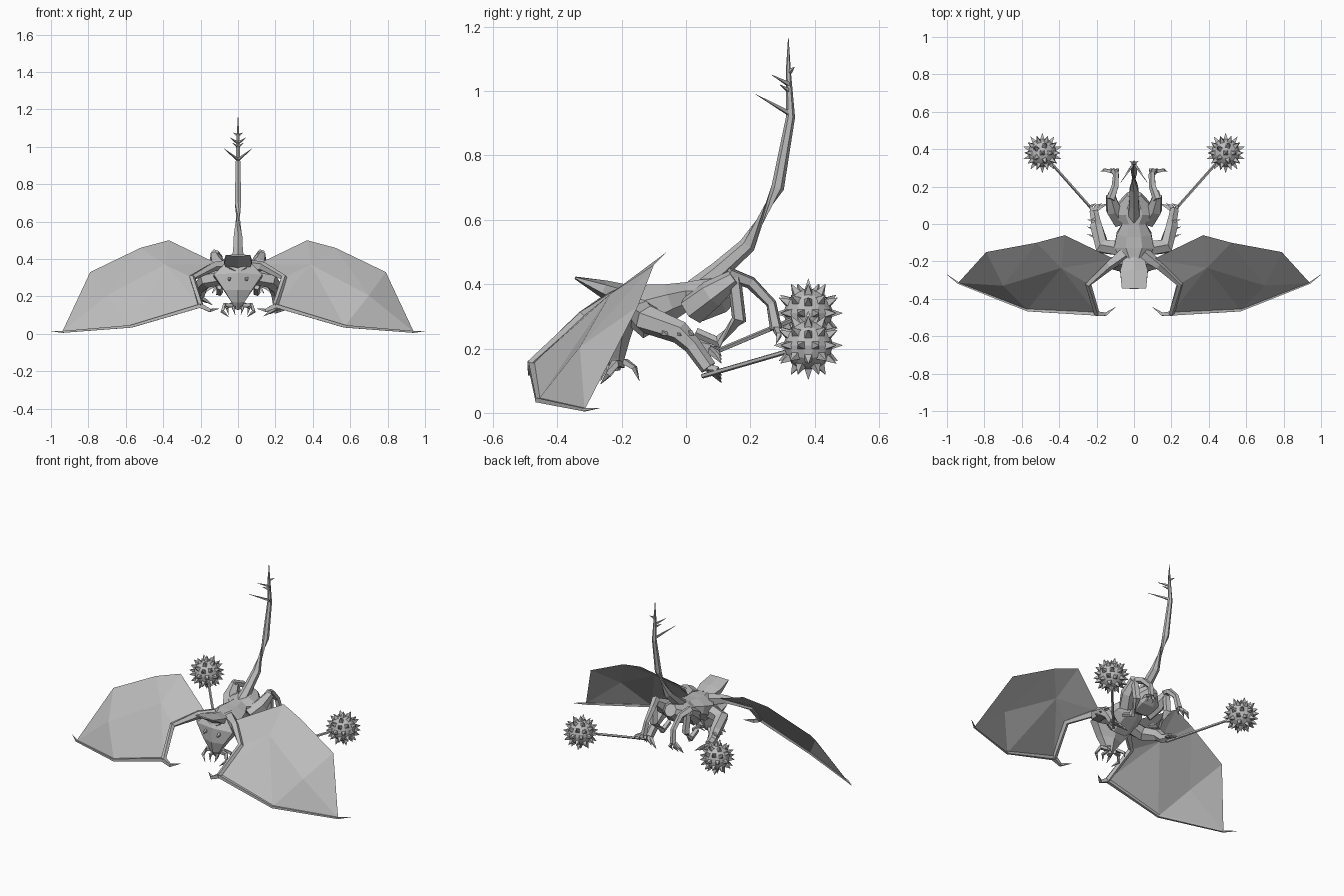
import bpy, bmesh, math
from mathutils import Vector, Matrix

if "Cube" in bpy.data.objects:
    bpy.data.objects.remove(bpy.data.objects["Cube"], do_unlink=True)

grey = bpy.data.materials.new("stone grey")
grey.use_nodes = True
grey.diffuse_color = (0.5, 0.5, 0.5, 1)
grey.node_tree.nodes["Principled BSDF"].inputs["Base Color"].default_value = (0.5, 0.5, 0.5, 1)


def finish(name, bm, normals=True):
    if normals:
        bmesh.ops.recalc_face_normals(bm, faces=bm.faces)
    mesh = bpy.data.meshes.new(name)
    bm.to_mesh(mesh)
    bm.free()
    mesh.materials.append(grey)
    ob = bpy.data.objects.new(name, mesh)
    bpy.context.collection.objects.link(ob)
    return ob


def sweep(bm, points, sizes, sides=6):
    """Skin faceted rings along a path; a size is a radius or (across, up)."""
    pts = [Vector(p) for p in points]
    rings = []
    for i, p in enumerate(pts):
        d = (pts[min(i + 1, len(pts) - 1)] - pts[max(i - 1, 0)]).normalized()
        ref = Vector((0, 0, 1)) if abs(d.z) < 0.9 else Vector((0, 1, 0))
        u = d.cross(ref).normalized()
        v = u.cross(d)
        a, b = sizes[i] if isinstance(sizes[i], tuple) else (sizes[i], sizes[i])
        turn = [math.tau * (k + 0.5) / sides for k in range(sides)]
        rings.append([bm.verts.new(p + u * a * math.cos(t) + v * b * math.sin(t)) for t in turn])
    for r, q in zip(rings, rings[1:]):
        for k in range(sides):
            j = (k + 1) % sides
            bm.faces.new((r[k], r[j], q[j], q[k]))
    bm.faces.new(rings[0])
    bm.faces.new(rings[-1])


def tube(name, points, sizes, sides=6):
    bm = bmesh.new()
    sweep(bm, points, sizes, sides)
    return finish(name, bm)


def claws(bm, root, reach, bend, spread, count=3, r=0.012):
    """A fan of hooked talons, spread sideways from one root."""
    root, reach, bend, spread = map(Vector, (root, reach, bend, spread))
    for i in range(count):
        side = spread * (i - (count - 1) / 2)
        mid = root + reach * 0.6 + side
        sweep(bm, [root + side * 0.3, mid, root + reach + side * 1.1 + bend], [r, r * 0.9, 0.001], 4)


# torso, from neck to hips
stations = [(-.25, .365, .045, .03), (-.2, .35, .065, .05), (-.13, .315, .115, .09),
            (-.05, .345, .1, .062), (0, .36, .068, .05), (.05, .35, .12, .07),
            (.1, .365, .1, .062), (.16, .4, .04, .04)]
tube("torso", [(0, y, z) for y, z, w, h in stations], [(w, h) for y, z, w, h in stations], 8)

# head: broad brow narrowing to the chin
tube("head", [(0, -.19, .37), (0, -.21, .31), (0, -.225, .23), (0, -.225, .17), (0, -.22, .13)],
     [(.08, .05), (.15, .06), (.085, .05), (.04, .035), (.015, .015)], 6)
tube("head_crest", [(0, -.19, .36), (0, -.255, .385), (0, -.345, .42)],
     [(.065, .04), (.085, .028), (.075, .004)], 6)

# tail with barbs
tube("tail", [(0, .03, .38), (0, .1, .44), (0, .19, .52), (0, .285, .7), (0, .325, .92), (0, .318, 1.06), (0, .318, 1.165)],
     [.038, .03, .026, .02, .014, .008, .001], 6)
bm = bmesh.new()
for z, x, y, rise in ((.93, .075, -.105, .06), (1.0, .03, -.03, .02), (1.02, .045, -.055, .03), (1.06, .025, .015, .015)):
    for s in (1, -1):
        sweep(bm, [(0, .322, z), (s * x, .322 + y, z + rise)], [.009, .0008], 4)
finish("tail_barbs", bm)

for s, side in ((1, "left"), (-1, "right")):
    def m(x, y, z):
        return (s * x, y, z)

    # wing membrane: outline plus two raised inner points
    shoulder, elbow, wrist = m(.1, -.19, .37), m(.245, -.32, .30), m(.2, -.48, .15)
    knuckle, tip = m(.57, -.46, .04), m(.94, -.315, .01)
    bm = bmesh.new()
    vs = [bm.verts.new(p) for p in (shoulder, elbow, wrist, knuckle, tip, m(.79, -.15, .33),
                                    m(.52, -.10, .46), m(.37, -.06, .5),
                                    m(.39, -.235, .37), m(.70, -.33, .205))]
    for f in ((0, 1, 8), (1, 2, 8), (2, 3, 8), (3, 9, 8), (3, 4, 9), (4, 5, 9), (5, 6, 9), (6, 8, 9), (6, 7, 8), (7, 0, 8)):
        bm.faces.new([vs[i] for i in f])
    finish(side + "_wing_membrane", bm)
    tube(side + "_wing_bone", [m(.05, -.16, .36), m(.13, -.22, .36), elbow, wrist], [.04, .026, .018, .016], 5)
    tube(side + "_wing_finger", [wrist, knuckle, tip, m(1, -.27, .015)], [.014, .01, .007, .001], 4)
    tube(side + "_wing_hook", [wrist, m(.15, -.482, .125), m(.1, -.445, .135)], [.018, .012, .001], 4)

    # arm, hand and spiked mace; the two arms are held at different heights
    low = s > 0
    hand = Vector(m(.215, .07, .14 if low else .2))
    ball = Vector(m(.49, .38, .21 if low else .31))
    tube(side + "_arm", [m(.07, -.13, .31), m(.17, -.12, .29), m(.2, -.02, .25), m(.205, .02, .21), hand],
         [.045, .045, .036, .028, .026], 6)
    bm = bmesh.new()
    claws(bm, hand, (-s * .02, .04, -.02), (-s * .025, 0, -.015), (s * .03, 0, .01))
    for y in (-.07, -.03, .01):
        sweep(bm, [m(.205, y, .25), m(.25, y + .015, .24)], [.012, .001], 4)
    finish(side + "_hand_claws", bm)
    grip = hand + Vector((0, 0, -.02))
    tube(side + "_mace_shaft", [grip - (ball - grip) * .06, ball], [.008, .008], 5)
    bm = bmesh.new()
    bmesh.ops.create_icosphere(bm, subdivisions=2, radius=.078, matrix=Matrix.Translation(ball))
    for d in [(v.co - ball).normalized() for v in bm.verts]:
        sweep(bm, [ball + d * .07, ball + d * .107], [.018, .0008], 4)
    finish(side + "_mace_ball", bm)

    # hind leg, folded up beside the tail
    tube(side + "_thigh", [m(.07, .02, .32), m(.11, .08, .37), m(.125, .15, .42)], [.05, .045, .026], 6)
    tube(side + "_shin", [m(.125, .13, .43), m(.1, .2, .405), m(.095, .265, .34), m(.105, .28, .26)],
         [.024, .02, .017, .02], 5)
    tube(side + "_leg_brace", [m(.12, .15, .42), m(.115, .165, .29), m(.1, .1, .22), m(.1, .03, .25)],
         [.022, .024, .02, .016], 5)
    bm = bmesh.new()
    claws(bm, m(.11, .28, .26), (s * .02, .015, -.03), (s * .01, -.015, -.015), (s * .035, 0, 0))
    finish(side + "_foot_claws", bm)

    # mandibles and eye
    bm = bmesh.new()
    sweep(bm, [m(.02, -.2, .15), m(.07, -.22, .155), m(.085, -.24, .12), m(.05, -.265, .09)], [.014, .014, .011, .001], 4)
    sweep(bm, [m(.01, -.21, .15), m(.025, -.25, .14), m(.015, -.265, .1)], [.011, .01, .001], 4)
    sweep(bm, [m(.03, -.19, .16), m(.06, -.16, .14), m(.05, -.145, .1)], [.012, .01, .001], 4)
    finish(side + "_mandibles", bm)
    tube(side + "_eye", [m(.045, -.25, .295), m(.05, -.285, .285)], [.014, .004], 4)
